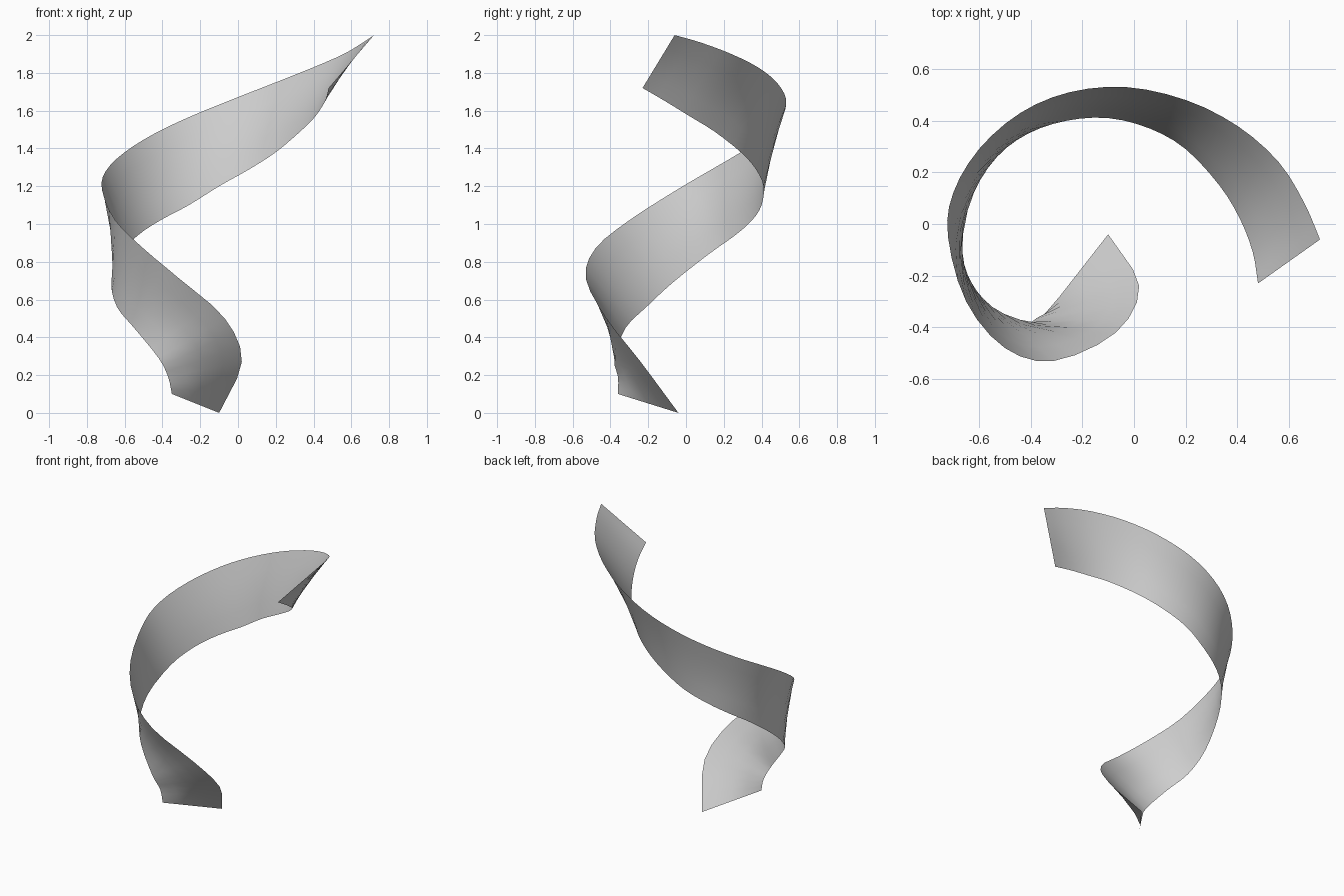
import bpy
import bmesh
from mathutils import Vector

STEPS_PER_SPAN = 3
ROWS_ACROSS = 4

# Remove the default cube
default_cube = bpy.data.objects.get("Cube")
if default_cube:
    bpy.data.objects.remove(default_cube, do_unlink=True)

# Matching stations along the two long edges of the ribbon
UPPER_EDGE = [
    (-.10, -.04, 0), (.02, -.24, .27), (-.07, -.42, .5), (-.31, -.53, .71),
    (-.5, -.48, .87), (-.65, -.3, 1.02), (-.72, -.05, 1.18), (-.7, .12, 1.28),
    (-.6, .29, 1.38), (-.44, .43, 1.48), (-.25, .51, 1.57), (-.03, .53, 1.66),
    (.2, .48, 1.75), (.4, .38, 1.83), (.56, .24, 1.9), (.66, .08, 1.96),
    (.72, -.06, 2),
]
LOWER_EDGE = [
    (-.35, -.36, .1), (-.37, -.36, .19), (-.42, -.38, .29), (-.55, -.32, .45),
    (-.64, -.21, .56), (-.67, -.07, .69), (-.62, .12, .84), (-.53, .26, .94),
    (-.41, .35, 1.02), (-.26, .4, 1.1), (-.1, .41, 1.2), (.06, .37, 1.29),
    (.2, .29, 1.38), (.33, .15, 1.49), (.41, .02, 1.57), (.46, -.11, 1.65),
    (.48, -.23, 1.72),
]


def smooth_path(stations, steps):
    """Pass a Catmull-Rom curve through the stations."""
    pts = [Vector(p) for p in stations]
    pts = [2 * pts[0] - pts[1]] + pts + [2 * pts[-1] - pts[-2]]
    path = []
    for before, start, end, after in zip(pts, pts[1:], pts[2:], pts[3:]):
        leave, arrive = (end - before) / 2, (after - start) / 2
        for step in range(steps):
            t = step / steps
            path.append(start + leave * t
                        + (3 * (end - start) - 2 * leave - arrive) * t ** 2
                        + (2 * (start - end) + leave + arrive) * t ** 3)
    path.append(pts[-2])
    return path


def make_material(name, color):
    material = bpy.data.materials.new(name)
    material.use_nodes = True
    material.diffuse_color = color
    shader = material.node_tree.nodes["Principled BSDF"]
    shader.inputs["Base Color"].default_value = color
    return material


def make_ribbon(name, upper, lower, rows, material):
    """Span two edge paths with a single-sided strip of quads."""
    bm = bmesh.new()
    grid = [[bm.verts.new(a.lerp(b, row / rows)) for row in range(rows + 1)]
            for a, b in zip(upper, lower)]
    for near, far in zip(grid, grid[1:]):
        for row in range(rows):
            bm.faces.new((near[row], near[row + 1], far[row + 1], far[row]))
    for face in bm.faces:
        face.smooth = True
    mesh = bpy.data.meshes.new(name)
    bm.to_mesh(mesh)
    bm.free()
    mesh.materials.append(material)
    ribbon = bpy.data.objects.new(name, mesh)
    bpy.context.collection.objects.link(ribbon)
    return ribbon


# Twisted spiral ribbon
light_gray = make_material("light_gray", (.62, .62, .62, 1))
make_ribbon("spiral_ribbon",
            smooth_path(UPPER_EDGE, STEPS_PER_SPAN),
            smooth_path(LOWER_EDGE, STEPS_PER_SPAN),
            ROWS_ACROSS, light_gray)
